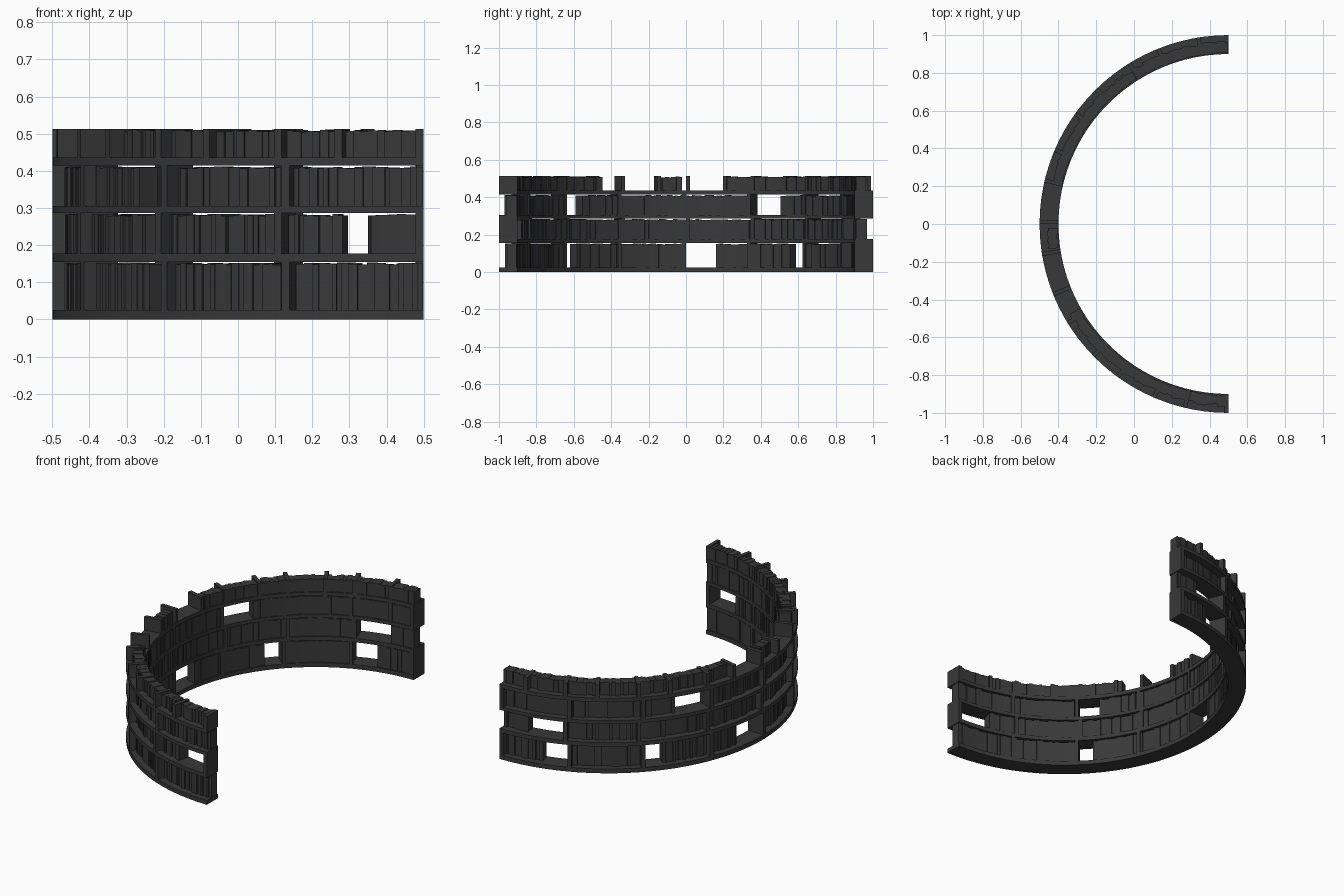
import bpy, bmesh, random
from math import radians, cos, sin, ceil

if "Cube" in bpy.data.objects:
    bpy.data.objects.remove(bpy.data.objects["Cube"])
random.seed(4)

mat = bpy.data.materials.new("dark_grey")
mat.diffuse_color = (0.04, 0.04, 0.04, 1)
mat.use_nodes = True
mat.node_tree.nodes["Principled BSDF"].inputs["Base Color"].default_value = mat.diffuse_color
BAY, T = 22.5, 1.3          # bay angle and panel thickness, degrees
R0, R1 = 0.90, 1.00         # inner and outer radius


def point(a, r, z):
    # angle 0 points to -x, positive towards +y, ring centre at (0.5, 0)
    return (0.5 - r * cos(radians(a)), r * sin(radians(a)), z)


def wedge(bm, a0, a1, r0, r1, z0, z1, n=1):
    # closed curved block swept along the ring
    rings = []
    for i in range(n + 1):
        a = a0 + (a1 - a0) * i / n
        rings.append([bm.verts.new(point(a, r, z))
                      for r, z in ((r0, z0), (r1, z0), (r1, z1), (r0, z1))])
    for p, q in zip(rings, rings[1:]):
        for k in range(4):
            m = (k + 1) % 4
            bm.faces.new((p[k], p[m], q[m], q[k]))
    bm.faces.new(rings[0][::-1])
    bm.faces.new(rings[-1])


def finish(name, bm):
    bmesh.ops.recalc_face_normals(bm, faces=bm.faces)
    me = bpy.data.meshes.new(name)
    bm.to_mesh(me)
    bm.free()
    me.materials.append(mat)
    ob = bpy.data.objects.new(name, me)
    bpy.context.collection.objects.link(ob)


# Curved shelf boards
for i, (z0, z1) in enumerate(((0, .025), (.155, .178), (.286, .306), (.414, .436))):
    bm = bmesh.new()
    wedge(bm, -90, 90, R0, R1, z0, z1, 48)
    finish(f"shelf_board_{i + 1}", bm)

# Rows: bottom, top, first bay edge, panel offset, empty angle ranges
rows = [
    (.025, .155, -3, -T, [(-45, -40), (0, 10.2), (37.7, 45), (67.5, 76)]),
    (.178, .286, -4, 0, [(-89, -77), (67.5, 81)]),
    (.306, .414, -3, -T, [(-45, -37.7), (22.5, 33.7)]),
    (.436, .513, -4, 0, [(-29.5, -8), (-1.3, 14)]),
]
for i, (z0, z1, k0, off, gaps) in enumerate(rows):
    # Upright dividers, one per bay
    panels = [(k * BAY + off, k * BAY + off + T) for k in range(k0, k0 + 8)]
    if i == 3:   # extra bookends on the open top row
        panels += [(k * BAY + 14 - T, k * BAY + 14) for k in range(k0, k0 + 8)]
    bm = bmesh.new()
    for a0, a1 in panels:
        wedge(bm, a0, a1, R0, R1, z0, z1)
    finish(f"row_{i + 1}_dividers", bm)

    # Books packed between dividers, skipping the empty ranges
    blocks = sorted(panels + gaps)
    bm = bmesh.new()
    a = -89.9
    for b0, b1 in blocks + [(89.9, 90)]:
        while b0 - a > 0.25:
            w = min(random.uniform(.7, 1.6), b0 - a)
            top = z1 - random.uniform(.002, .008)
            wedge(bm, a, a + w, random.uniform(.903, .91),
                  random.uniform(.955, .97), z0, top)
            a += w
        a = max(a, b1)
    finish(f"row_{i + 1}_books", bm)
